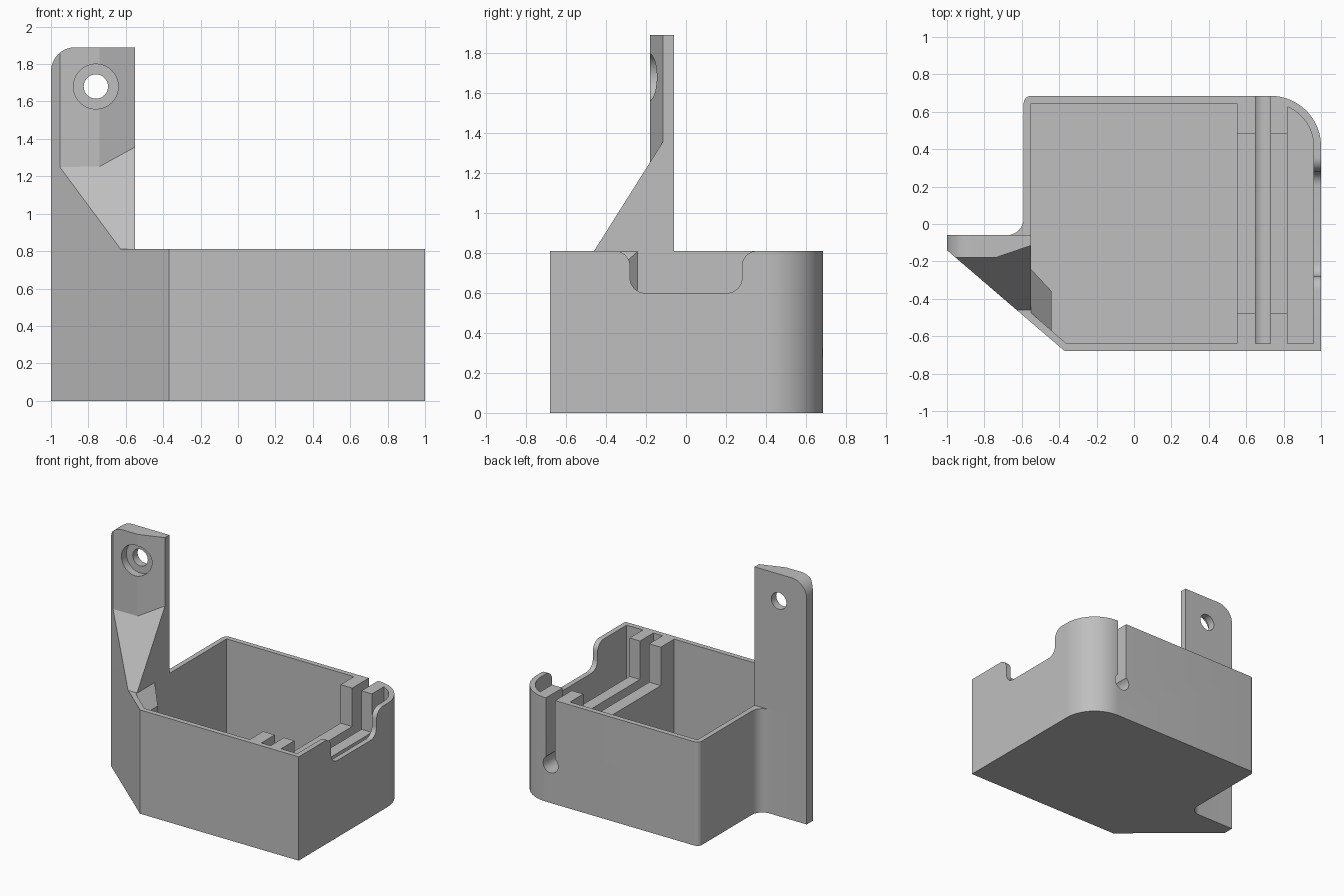
import bpy, bmesh, math
from mathutils import Vector

cube = bpy.data.objects.get("Cube")
if cube:
    bpy.data.objects.remove(cube, do_unlink=True)

grey = bpy.data.materials.new("plain_grey")
grey.use_nodes = True
COLOUR = (0.52, 0.52, 0.52, 1)
grey.diffuse_color = COLOUR
grey.node_tree.nodes["Principled BSDF"].inputs["Base Color"].default_value = COLOUR

RIM, FLOOR, TOP = 0.81, 0.04, 1.89


def arc(cx, cy, r, start, end, steps=16):
    angles = [math.radians(start + (end - start) * i / steps) for i in range(steps + 1)]
    return [(cx + r * math.cos(a), cy + r * math.sin(a)) for a in angles]


def finish(name, bm):
    bmesh.ops.recalc_face_normals(bm, faces=bm.faces)
    mesh = bpy.data.meshes.new(name)
    bm.to_mesh(mesh)
    bm.free()
    mesh.materials.append(grey)
    obj = bpy.data.objects.new(name, mesh)
    bpy.context.collection.objects.link(obj)
    return obj


def prism(name, outline, axis, low, high):
    """Extrude a 2D outline along the given axis."""
    place = {"x": lambda a, b, h: (h, a, b),
             "y": lambda a, b, h: (a, h, b),
             "z": lambda a, b, h: (a, b, h)}[axis]
    bm = bmesh.new()
    face = bm.faces.new([bm.verts.new(place(a, b, low)) for a, b in outline])
    moved = bmesh.ops.extrude_face_region(bm, geom=[face])["geom"]
    verts = [v for v in moved if isinstance(v, bmesh.types.BMVert)]
    bmesh.ops.translate(bm, verts=verts, vec=Vector(place(0, 0, high - low)))
    return finish(name, bm)


def hull(name, points):
    bm = bmesh.new()
    for p in points:
        bm.verts.new(p)
    bmesh.ops.convex_hull(bm, input=bm.verts)
    bmesh.ops.dissolve_limit(bm, angle_limit=0.01, verts=bm.verts, edges=bm.edges)
    return finish(name, bm)


def combine(obj, other, operation="DIFFERENCE"):
    mod = obj.modifiers.new("cut", "BOOLEAN")
    mod.operation, mod.solver, mod.object = operation, "EXACT", other
    bpy.context.view_layer.objects.active = obj
    bpy.ops.object.modifier_apply(modifier=mod.name)
    bpy.data.objects.remove(other, do_unlink=True)


def rect(x0, x1, y0, y1):
    return [(x0, y0), (x1, y0), (x1, y1), (x0, y1)]


# Box with a slanted front corner and a wing that carries the post
outer = ([(-1, -0.14), (-0.37, -0.68), (1, -0.68)]
         + arc(0.73, 0.415, 0.27, 0, 90, 24)
         + arc(-0.55, 0.645, 0.04, 90, 180, 8)
         + arc(-0.68, 0.03, 0.09, 0, -90, 12) + [(-1, -0.06)])
body = prism("box_body", outer, "z", 0, RIM)

# Main compartment
combine(body, prism("main_cutter", [(-0.55, -0.475), (-0.36, -0.64), (0.55, -0.64),
                                    (0.55, 0.645), (-0.55, 0.645)], "z", FLOOR, 1))

# Narrow end pocket following the rounded corner
corner = math.degrees(math.acos(0.09 / 0.23))
pocket = [(0.82, -0.64), (0.96, -0.64)] + arc(0.73, 0.415, 0.23, 0, corner)
combine(body, prism("pocket_cutter", pocket, "z", FLOOR, 1))

# Opening between the upright ribs, above the low cross walls
combine(body, prism("rib_opening_cutter", rect(0.5, 0.9, -0.475, 0.48), "z", 0.51, 1))

# Keyhole channel, open through the back wall
a = math.degrees(math.acos(0.04 / 0.065))
keyhole = arc(0.69, 0.3, 0.065, a, -180 - a, 32) + [(0.65, 1), (0.73, 1)]
combine(body, prism("channel_cutter", keyhole, "y", -0.64, 0.8))

# Rounded notch in the end wall
half = arc(-0.355, 0.735, 0.075, 90, 0, 10) + arc(-0.205, 0.675, 0.075, 180, 270, 10)
notch = [(-0.355, 1)] + half
notch += [(-y, z) for y, z in reversed(notch)]
combine(body, prism("notch_cutter", notch, "x", 0.9, 1.1))

# Gusset inside the slanted corner
gusset_plan = [(-0.552, -0.24, RIM), (-0.552, -0.485, RIM),
               (-0.44, -0.36, 0.7), (-0.44, -0.59, 0.7)]
gusset = hull("corner_gusset", gusset_plan + [(x, y, 0.02) for x, y, z in gusset_plan])

# Mounting post: plan shape limited by a front outline with a rounded corner
plan = [(-1, -0.06), (-1, -0.14), (-0.953, -0.18), (-0.74, -0.18),
        (-0.55, -0.115), (-0.55, -0.06)]
post = prism("mounting_post", plan, "z", RIM, TOP)
outline = [(-1, 0.5), (-0.5, 0.5), (-0.5, TOP)] + arc(-0.87, 1.76, 0.13, 90, 180)
combine(post, prism("outline_cutter", outline, "y", -0.5, 0.2), "INTERSECT")

# Sloping foot of the post
foot_base = [(-1, -0.06), (-1, -0.14), (-0.627, -0.46), (-0.55, -0.46), (-0.55, -0.06)]
foot_top = [(x, y, 1.357 if x > -0.6 else 1.25) for x, y in plan]
combine(post, hull("post_foot", [(x, y, RIM) for x, y in foot_base] + foot_top), "UNION")

# Screw hole and counterbore
for radius, back in ((0.065, 0.2), (0.12, -0.12)):
    circle = arc(-0.76, 1.68, radius, 0, 360, 40)[:-1]
    combine(post, prism("bore_cutter", circle, "y", -0.5, back))

# Smooth the curves and keep the corners crisp
for obj in (body, gusset, post):
    bpy.ops.object.select_all(action="DESELECT")
    obj.select_set(True)
    bpy.context.view_layer.objects.active = obj
    bpy.ops.object.shade_smooth_by_angle(angle=math.radians(15))
